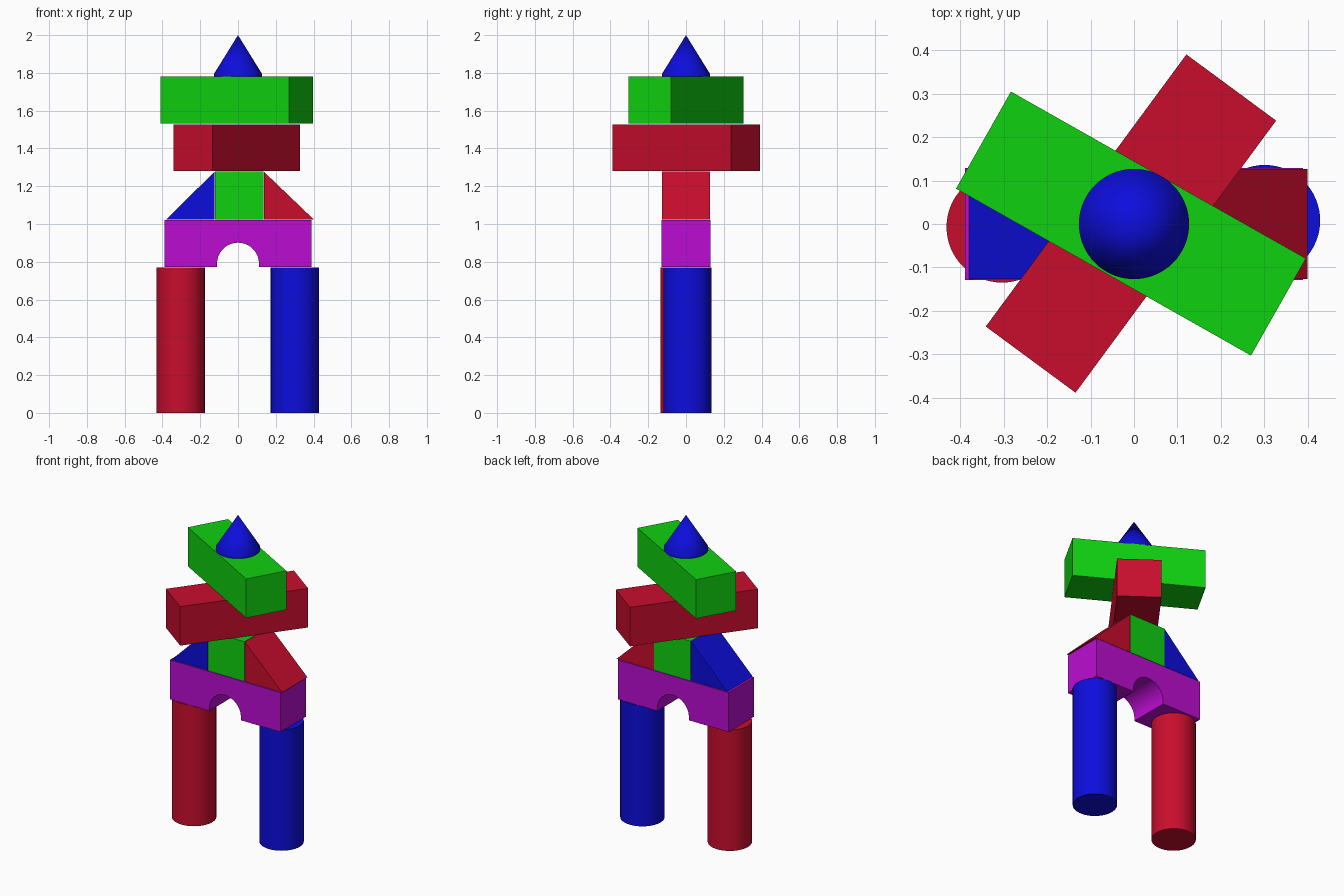
import bpy, bmesh, math

if "Cube" in bpy.data.objects:
    bpy.data.objects.remove(bpy.data.objects["Cube"])


def material(name, rgb):
    m = bpy.data.materials.new(name)
    m.diffuse_color = (*rgb, 1)
    m.use_nodes = True
    m.node_tree.nodes["Principled BSDF"].inputs["Base Color"].default_value = m.diffuse_color
    return m


RED = material("red", (0.58, 0.004, 0.026))
BLUE = material("blue", (0.004, 0.004, 0.72))
GREEN = material("green", (0.005, 0.64, 0.005))
PURPLE = material("purple", (0.50, 0.004, 0.64))


def finish(obj, name, mat, smooth=None):
    obj.name = name
    obj.data.materials.append(mat)
    if smooth:
        bpy.ops.object.shade_smooth_by_angle(angle=math.radians(smooth))
    return obj


def block(name, mat, size, loc, turn=0):
    bpy.ops.mesh.primitive_cube_add(size=1, location=loc, rotation=(0, 0, math.radians(turn)))
    obj = bpy.context.object
    obj.scale = size
    return finish(obj, name, mat)


def prism(name, mat, profile, half_depth, smooth=None):
    """Extrude an x-z outline along y."""
    bm = bmesh.new()
    face = bm.faces.new([bm.verts.new((x, -half_depth, z)) for x, z in profile])
    ext = bmesh.ops.extrude_face_region(bm, geom=[face])
    verts = [v for v in ext["geom"] if isinstance(v, bmesh.types.BMVert)]
    bmesh.ops.translate(bm, verts=verts, vec=(0, 2 * half_depth, 0))
    bmesh.ops.recalc_face_normals(bm, faces=bm.faces)
    mesh = bpy.data.meshes.new(name)
    bm.to_mesh(mesh)
    bm.free()
    obj = bpy.data.objects.new(name, mesh)
    bpy.context.collection.objects.link(obj)
    bpy.context.view_layer.objects.active = obj
    bpy.ops.object.select_all(action='DESELECT')
    obj.select_set(True)
    return finish(obj, name, mat, smooth)


# Two round pillars
for name, mat, x, y in (("left_pillar", RED, -0.304, -0.007), ("right_pillar", BLUE, 0.301, 0.008)):
    bpy.ops.mesh.primitive_cylinder_add(vertices=64, radius=0.128, depth=0.77, location=(x, y, 0.385))
    finish(bpy.context.object, name, mat, 40)

# Arch block with a rounded opening
R, cz = 0.111, 0.79
arc = [(R * math.cos(a), cz + R * math.sin(a)) for a in (math.pi * i / 32 for i in range(33))]
arch = [(0.39, 0.772), (R, 0.772)] + arc + [(-R, 0.772), (-0.39, 0.772), (-0.39, 1.022), (0.39, 1.022)]
prism("arch_block", PURPLE, arch, 0.129, 40)

# Cube between two wedges
block("middle_cube", GREEN, (0.256, 0.256, 0.252), (0.006, 0, 1.151))
prism("left_wedge", BLUE, [(-0.38, 1.025), (-0.124, 1.025), (-0.124, 1.277)], 0.127)
prism("right_wedge", RED, [(0.40, 1.025), (0.137, 1.025), (0.137, 1.277)], 0.127)

# Two turned bricks
block("lower_brick", RED, (0.779, 0.257, 0.248), (-0.007, 0.001, 1.404), 53.6)
block("upper_brick", GREEN, (0.781, 0.257, 0.248), (-0.007, 0.001, 1.656), -29.5)

# Cone tip with a short rim
bpy.ops.mesh.primitive_cone_add(vertices=64, radius1=0.127, radius2=0, depth=0.205, location=(0, 0, 1.8975))
cone = bpy.context.object
bm = bmesh.new()
bm.from_mesh(cone.data)
base = [f for f in bm.faces if len(f.verts) > 4]
ext = bmesh.ops.extrude_face_region(bm, geom=base)
bmesh.ops.translate(bm, verts=[v for v in ext["geom"] if isinstance(v, bmesh.types.BMVert)], vec=(0, 0, -0.015))
bmesh.ops.delete(bm, geom=[f for f in base if f.is_valid], context='FACES_ONLY')
bmesh.ops.recalc_face_normals(bm, faces=bm.faces)
bm.to_mesh(cone.data)
bm.free()
finish(cone, "cone_tip", BLUE, 70)
